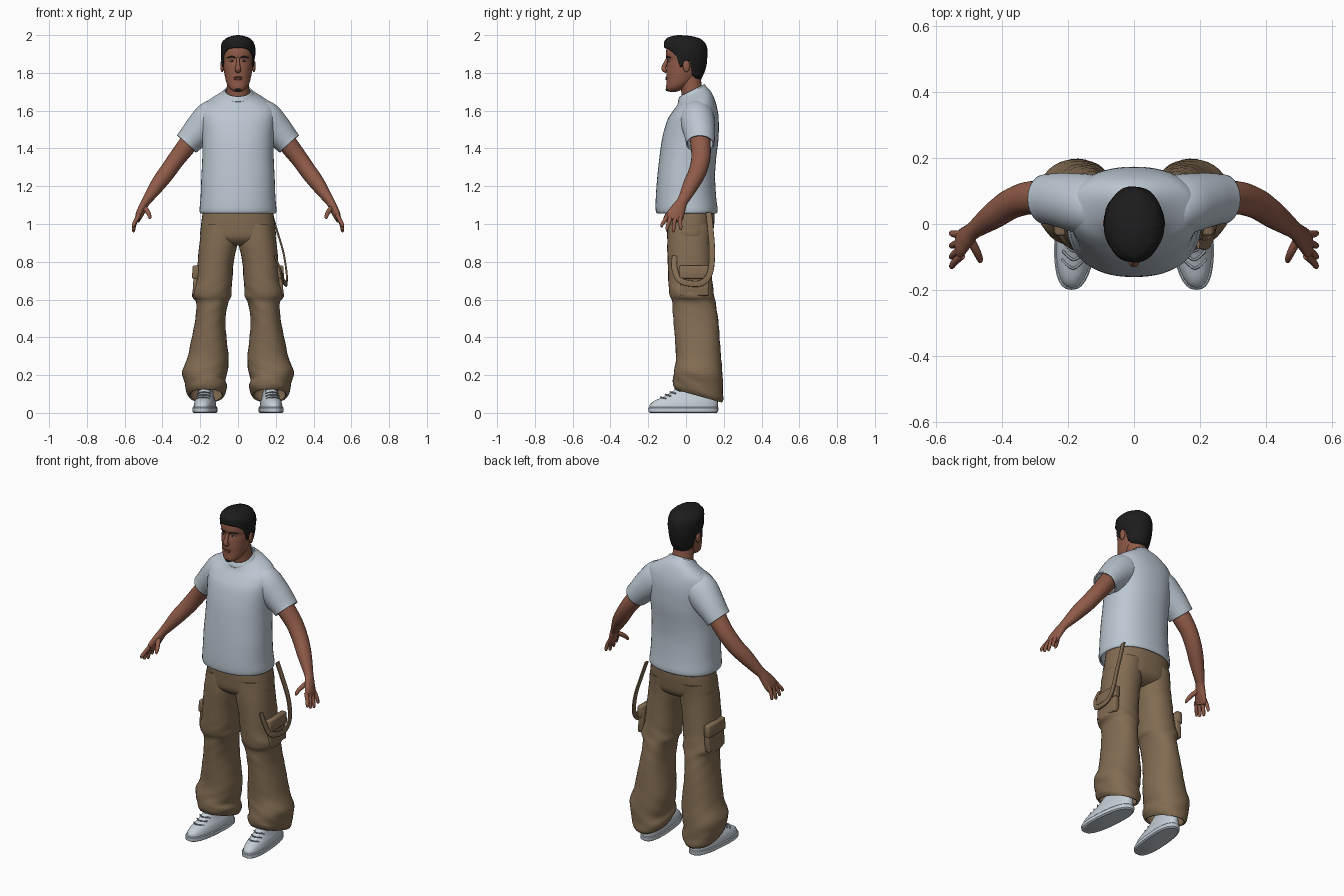
import bpy, bmesh, math
from mathutils import Vector


def material(name, rgb):
    m = bpy.data.materials.new(name)
    m.diffuse_color = (*rgb, 1)
    return m


SKIN = material("skin", (0.28, 0.105, 0.066))
HAIR = material("black hair", (0.012, 0.012, 0.013))
SHIRT = material("pale blue grey cloth", (0.50, 0.57, 0.64))
PANTS = material("tan cloth", (0.225, 0.15, 0.085))
SHOE = material("white leather", (0.56, 0.62, 0.68))
LACE = material("grey lace", (0.30, 0.33, 0.37))
LIP = material("lip", (0.20, 0.07, 0.05))
EYE = material("eye white", (0.45, 0.40, 0.36))


def finish(bm, name, mat, mirror=False, thick=0, angle=50):
    bmesh.ops.recalc_face_normals(bm, faces=bm.faces)
    me = bpy.data.meshes.new(name)
    bm.to_mesh(me)
    bm.free()
    me.materials.append(mat)
    for p in me.polygons:
        p.use_smooth = True
    me.set_sharp_from_angle(angle=math.radians(angle))
    ob = bpy.data.objects.new(name, me)
    bpy.context.collection.objects.link(ob)
    if mirror:
        ob.modifiers.new("mirror", 'MIRROR').use_mirror_merge = False
    if thick:
        s = ob.modifiers.new("thickness", 'SOLIDIFY')
        s.thickness, s.offset = thick, -1
    return ob


def spline(rows, k):
    """Smooth interpolation through rows of numbers."""
    out = []
    for i in range(len(rows) - 1):
        a, b, c, d = (rows[max(i - 1, 0)], rows[i], rows[i + 1],
                      rows[min(i + 2, len(rows) - 1)])
        for j in range(k):
            t = j / k
            out.append([0.5 * (2 * q + (r - p) * t + (2 * p - 5 * q + 4 * r - s) * t * t
                               + (3 * q - p - 3 * r + s) * t ** 3)
                        for p, q, r, s in zip(a, b, c, d)])
    return out + [list(rows[-1])]


def skin_rings(rings, caps=(True, True)):
    bm = bmesh.new()
    vs = [[bm.verts.new(p) for p in r] for r in rings]
    n = len(vs[0])
    for a, b in zip(vs, vs[1:]):
        for i in range(n):
            bm.faces.new((a[i], a[(i + 1) % n], b[(i + 1) % n], b[i]))
    if caps[0]:
        bm.faces.new(vs[0])
    if caps[1]:
        bm.faces.new(vs[-1])
    return bm


def sgnpow(v, e):
    return math.copysign(abs(v) ** e, v)


def loft(name, mat, rows, n=32, k=3, e=1.0, shear=0, caps=(True, True), wrinkle=0, **kw):
    """Stacked level rings; a row is z, x0, x1, y0, y1, tilt."""
    rings = []
    for z, x0, x1, y0, y1, tilt in spline(rows, k):
        ring = []
        for i in range(n):
            a = 2 * math.pi * i / n
            w = 1 + wrinkle * math.sin(3 * a + 31 * z) * math.sin(47 * z + 2 * a)
            dx = (x1 - x0) / 2 * sgnpow(math.cos(a), e) * w
            dy = (y1 - y0) / 2 * sgnpow(math.sin(a), e) * w
            y = (y0 + y1) / 2 + dy
            ring.append(((x0 + x1) / 2 + dx + shear * y, y, z + tilt * dy))
        rings.append(ring)
    return finish(skin_rings(rings, caps), name, mat, **kw)


def tube(name, mat, rows, n=16, k=4, ref=(1, 0, 0), e=1.0, caps=(True, True), **kw):
    """Swept section; a row is x, y, z, radius along ref, radius across."""
    pts = spline(rows, k)
    pos = [Vector(p[:3]) for p in pts]
    rings = []
    for i, p in enumerate(pts):
        t = (pos[min(i + 1, len(pos) - 1)] - pos[max(i - 1, 0)]).normalized()
        u = Vector(ref)
        u = (u - t * u.dot(t)).normalized()
        v = t.cross(u)
        rings.append([pos[i] + u * p[3] * sgnpow(math.cos(a), e) + v * p[4] * sgnpow(math.sin(a), e)
                      for a in (2 * math.pi * j / n for j in range(n))])
    return finish(skin_rings(rings, caps), name, mat, **kw)


def ellipsoid(name, mat, c, r, **kw):
    bm = bmesh.new()
    bmesh.ops.create_uvsphere(bm, u_segments=16, v_segments=10, radius=1)
    for v in bm.verts:
        v.co = [c[i] + r[i] * v.co[i] for i in range(3)]
    return finish(bm, name, mat, **kw)


def lookup(table, x):
    """Linear interpolation in a table keyed by its first column."""
    for a, b in zip(table, table[1:]):
        if x <= b[0]:
            t = max(0, (x - a[0]) / (b[0] - a[0]))
            return [p + (q - p) * t for p, q in zip(a[1:], b[1:])]
    return list(table[-1][1:])


def sym(*rows):
    """Rows z, half width, y0, y1, tilt centred on x = 0."""
    return [(z, -w, w, y0, y1, t) for z, w, y0, y1, t in rows]


# Shirt: body, collar band and sleeves
loft("shirt_body", SHIRT, sym(
    (1.055, .196, -.150, .160, 0), (1.07, .204, -.160, .168, 0), (1.14, .198, -.160, .160, 0),
    (1.25, .194, -.152, .154, 0), (1.35, .189, -.141, .160, 0), (1.45, .190, -.127, .172, 0),
    (1.55, .198, -.102, .173, .05), (1.60, .198, -.078, .165, .12), (1.635, .180, -.058, .153, .2),
    (1.665, .130, -.045, .135, .35), (1.688, .088, -.038, .113, .45), (1.70, .074, -.033, .100, .5)),
    n=48, e=.88, caps=(False, False), thick=.01)
loft("shirt_collar", SHIRT, sym(
    (1.684, .082, -.042, .108, .5), (1.692, .081, -.042, .107, .5),
    (1.708, .071, -.033, .098, .5)), n=40, caps=(False, False), thick=.008)
tube("shirt_sleeves", SHIRT, [
    (.07, .055, 1.605, .05, .06), (.10, .055, 1.58, .088, .085), (.145, .06, 1.55, .098, .092),
    (.205, .07, 1.495, .085, .085), (.25, .075, 1.448, .073, .078), (.272, .075, 1.424, .069, .075)],
    n=28, caps=(True, False), mirror=True, thick=.008)

# Arms and hands
tube("arms", SKIN, [
    (.21, .07, 1.50, .052, .055), (.275, .078, 1.41, .050, .053), (.325, .078, 1.345, .046, .050),
    (.375, .06, 1.275, .044, .047), (.42, .03, 1.215, .040, .043), (.462, 0, 1.155, .030, .034),
    (.488, -.02, 1.118, .023, .029), (.503, -.035, 1.09, .022, .036), (.524, -.057, 1.045, .019, .046),
    (.532, -.066, 1.02, .013, .040)], n=20, mirror=True)
for i, (yb, yt, zt) in enumerate([(-.100, -.128, .982), (-.078, -.100, .965),
                                  (-.056, -.066, .956), (-.034, -.028, .968)]):
    tube("fingers_%d" % (i + 1), SKIN, [
        (.522, yb + .004, 1.05, .011, .012), (.543, (yb + yt) / 2, 1.015, .011, .011),
        (.553, yt, zt + .014, .009, .009), (.553, yt, zt + .003, .006, .006),
        (.553, yt, zt, .001, .001)], n=10, k=2, mirror=True)
tube("thumbs", SKIN, [
    (.502, -.04, 1.09, .015, .015), (.482, -.075, 1.07, .013, .013), (.470, -.100, 1.048, .011, .011),
    (.466, -.113, 1.032, .007, .007), (.465, -.117, 1.027, .001, .001)], n=10, k=2, mirror=True)

# Trousers: seat, flared legs, side pockets and hanging strap
loft("trouser_seat", PANTS, sym(
    (1.10, .180, -.100, .150, 0), (1.04, .190, -.105, .152, 0), (.98, .197, -.103, .147, 0),
    (.93, .198, -.098, .138, 0), (.90, .150, -.075, .110, 0), (.885, .08, -.045, .07, 0)),
    n=40, e=.85)
loft("trouser_legs", PANTS, [
    (1.0, .004, .190, -.095, .142, 0), (.90, .003, .204, -.101, .133, 0), (.80, .022, .213, -.097, .136, 0),
    (.70, .030, .224, -.092, .141, 0), (.65, .035, .240, -.090, .146, 0), (.615, .036, .243, -.083, .151, 0),
    (.59, .050, .224, -.074, .156, 0), (.54, .062, .222, -.072, .163, 0), (.47, .066, .230, -.066, .172, 0),
    (.38, .058, .248, -.058, .180, 0), (.29, .050, .268, -.052, .188, -.05),
    (.22, .056, .297, -.060, .194, -.12), (.17, .068, .286, -.068, .195, -.2),
    (.14, .058, .280, -.070, .195, -.25), (.11, .066, .272, -.070, .196, -.28),
    (.09, .078, .258, -.060, .188, -.28)],
    n=36, e=.9, wrinkle=.02, caps=(True, False), mirror=True, thick=.01)


def pocket(name, x, z, sx, sy, sz):
    bm = bmesh.new()
    bmesh.ops.create_cube(bm, size=1)
    for v in bm.verts:
        v.co = (x + sx * v.co.x - .06 * sz * v.co.z, .045 + sy * v.co.y, z + sz * v.co.z)
    bmesh.ops.bevel(bm, geom=bm.edges[:], offset=.008, segments=2, affect='EDGES', profile=.5)
    finish(bm, name, PANTS, mirror=True)


pocket("pocket_bags", .220, .695, .034, .15, .15)
pocket("pocket_flaps", .224, .745, .036, .16, .07)
tube("hanging_strap", PANTS, [
    (.178, .120, 1.06, .005, .016), (.205, .130, .97, .005, .016), (.240, .138, .85, .005, .016),
    (.257, .128, .745, .005, .016), (.258, .090, .692, .005, .016), (.253, .030, .684, .005, .016),
    (.238, -.035, .705, .005, .016), (.220, -.062, .77, .005, .016), (.195, -.06, .83, .005, .014)],
    n=12, e=.5)

# Shoes: sole, upper and laces
loft("shoe_soles", SHOE, [
    (0, .118, .230, -.190, .162, 0), (.006, .110, .238, -.199, .170, 0),
    (.026, .110, .238, -.200, .172, 0), (.03, .114, .234, -.196, .168, 0)],
    k=1, e=.8, shear=-.08, mirror=True, angle=35)
loft("shoe_uppers", SHOE, [
    (.028, .116, .232, -.194, .168, 0), (.045, .118, .230, -.190, .169, 0),
    (.064, .122, .226, -.168, .168, 0), (.080, .128, .220, -.132, .166, 0),
    (.100, .134, .214, -.092, .162, 0), (.130, .138, .210, -.050, .156, 0),
    (.150, .142, .206, -.020, .150, 0)], e=.85, shear=-.08, mirror=True)
for i in range(4):
    y, z = -.135 + i * .026, .080 + i * .0135
    x = .174 - .08 * y
    tube("laces_%d" % (i + 1), LACE, [
        (x - .034, y + .028, z - .004, .004, .004), (x, y, z + .004, .004, .004),
        (x + .034, y + .028, z - .004, .004, .004)], n=8, k=4, ref=(0, 0, 1), mirror=True)

# Neck and head
loft("neck", SKIN, sym(
    (1.60, .068, -.02, .105, 0), (1.68, .062, -.022, .096, 0), (1.74, .058, -.035, .082, 0),
    (1.82, .056, -.05, .075, 0)), n=28)
loft("head", SKIN, sym(
    (1.700, .012, -.088, -.055, 0), (1.705, .028, -.098, -.035, 0), (1.72, .046, -.105, -.005, 0),
    (1.745, .060, -.104, .030, 0), (1.77, .067, -.104, .055, 0), (1.80, .073, -.104, .075, 0),
    (1.84, .078, -.102, .088, 0), (1.868, .080, -.098, .095, 0), (1.89, .081, -.106, .097, 0),
    (1.93, .079, -.103, .096, 0), (1.96, .066, -.085, .080, 0), (1.98, .040, -.05, .05, 0)), n=36, e=.94)
ellipsoid("ears", SKIN, (.084, .002, 1.836), (.010, .019, .032), mirror=True)

# Face details
tube("nose", SKIN, [
    (0, -.096, 1.878, .007, .008), (0, -.110, 1.848, .010, .011), (0, -.118, 1.824, .015, .013),
    (0, -.112, 1.812, .017, .011), (0, -.102, 1.805, .010, .006)], n=14)
ellipsoid("eyes", EYE, (.032, -.088, 1.863), (.014, .009, .005), mirror=True)
ellipsoid("pupils", HAIR, (.031, -.094, 1.863), (.005, .004, .005), mirror=True)
tube("eyebrows", HAIR, [
    (.014, -.104, 1.880, .003, .003), (.034, -.099, 1.886, .004, .004),
    (.056, -.080, 1.880, .002, .003)], n=8, ref=(0, 0, 1), mirror=True)
ellipsoid("upper_lip", LIP, (0, -.102, 1.776), (.025, .007, .005))
ellipsoid("lower_lip", LIP, (0, -.102, 1.767), (.021, .007, .006))
ellipsoid("chin_beard", HAIR, (0, -.093, 1.711), (.018, .015, .009))

# Hair: shell that starts at a hairline running round the head
SHELL = [(1.76, .068, -.08, .078), (1.80, .079, -.1, .098), (1.86, .087, -.108, .112),
         (1.90, .092, -.112, .115), (1.94, .091, -.117, .110), (1.965, .083, -.117, .098),
         (1.985, .062, -.1, .072), (1.996, .032, -.072, .025), (2.0, .006, -.045, -.03)]
HAIRLINE = [(-1, 1.932), (-.78, 1.925), (-.6, 1.905), (-.42, 1.885), (-.34, 1.83), (-.14, 1.83),
            (-.06, 1.862), (.22, 1.86), (.36, 1.79), (.6, 1.772), (1, 1.765)]
rings = []
for j in range(17):
    ring = []
    for i in range(64):
        a = 2 * math.pi * i / 64
        low = lookup(HAIRLINE, math.sin(a))[0]
        z = low + (2 - low) * math.sin(j / 16 * math.pi / 2)
        w, y0, y1 = lookup(SHELL, z)
        f = 1 + .012 * math.sin(7 * a + 60 * z)
        ring.append((w * f * math.cos(a), (y0 + y1) / 2 + (y1 - y0) / 2 * f * math.sin(a), z))
    rings.append(ring)
finish(skin_rings(rings, (False, True)), "hair", HAIR, thick=.014)
